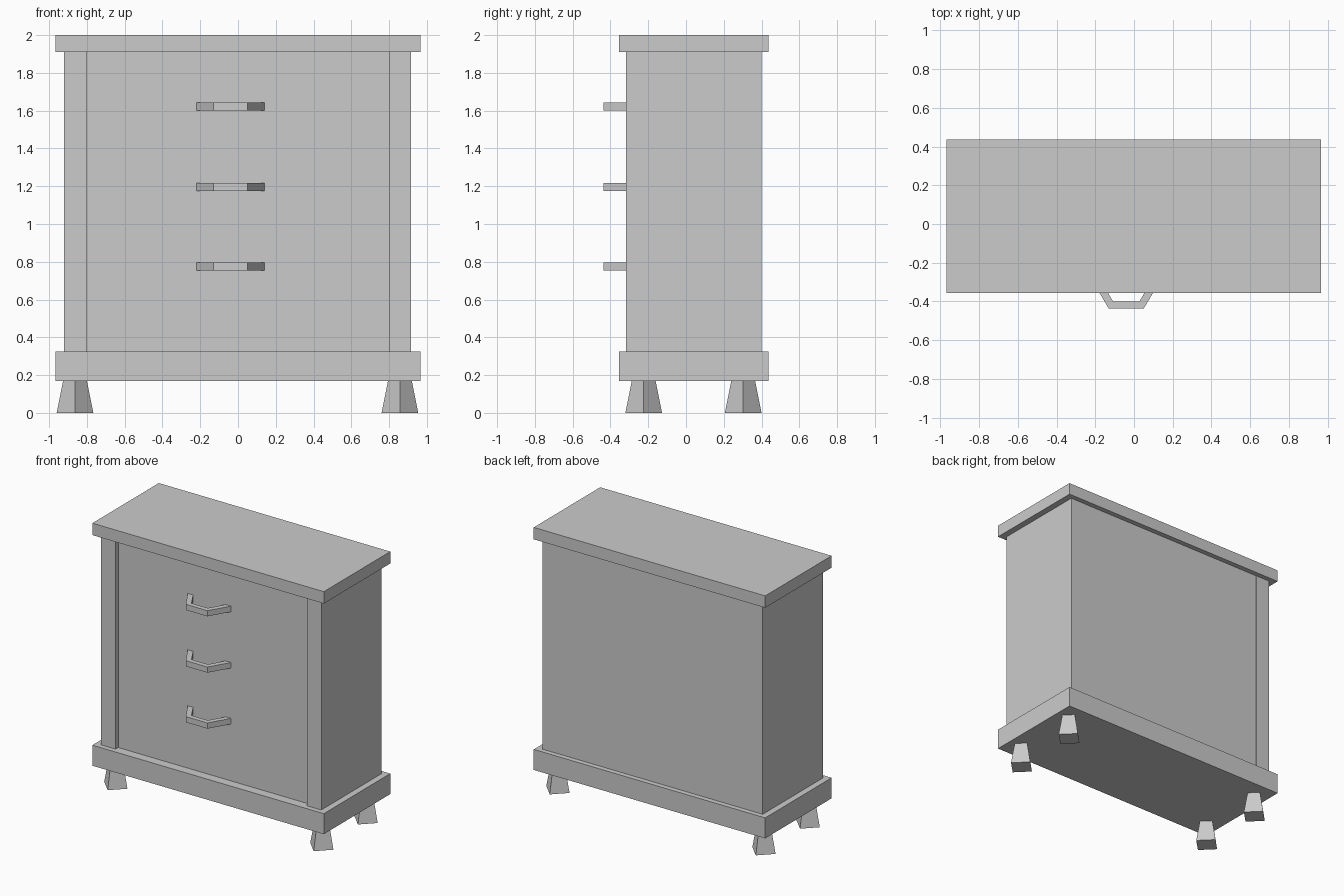
import bpy
import bmesh
import math

# Remove the default cube
if "Cube" in bpy.data.objects:
    bpy.data.objects.remove(bpy.data.objects["Cube"], do_unlink=True)

# Single plain material
grey = bpy.data.materials.new("light grey")
grey.use_nodes = True
grey.diffuse_color = (0.6, 0.6, 0.6, 1)
grey.node_tree.nodes["Principled BSDF"].inputs["Base Color"].default_value = (0.6, 0.6, 0.6, 1)


def add_object(name, bm):
    bmesh.ops.recalc_face_normals(bm, faces=bm.faces)
    mesh = bpy.data.meshes.new(name)
    bm.to_mesh(mesh)
    bm.free()
    mesh.materials.append(grey)
    obj = bpy.data.objects.new(name, mesh)
    bpy.context.collection.objects.link(obj)
    return obj


def box(name, xs, ys, zs):
    bm = bmesh.new()
    bmesh.ops.create_cube(bm, size=1)
    for v in bm.verts:
        v.co = [lo + (c + 0.5) * (hi - lo) for c, (lo, hi) in zip(v.co, (xs, ys, zs))]
    return add_object(name, bm)


def extrude_outline(name, outline, z, height):
    bm = bmesh.new()
    face = bm.faces.new([bm.verts.new((x, y, z)) for x, y in outline])
    ext = bmesh.ops.extrude_face_region(bm, geom=[face])
    top = [g for g in ext["geom"] if isinstance(g, bmesh.types.BMVert)]
    bmesh.ops.translate(bm, verts=top, vec=(0, 0, height))
    return add_object(name, bm)


def foot(name, x, y, height):
    bm = bmesh.new()
    bmesh.ops.create_cone(bm, cap_ends=True, segments=4, radius1=0.097, radius2=0.063, depth=height)
    # Turn the square so its corners point along the axes
    first = bm.verts[:][0].co
    turn = math.atan2(first.y, first.x)
    for v in bm.verts:
        c, s = math.cos(-turn), math.sin(-turn)
        v.co = (x + v.co.x * c - v.co.y * s, y + v.co.x * s + v.co.y * c, v.co.z + height / 2)
    return add_object(name, bm)


BASE_Z, BODY_Z, TOP_Z = 0.17, 0.325, 1.91

# Plinth and top board
for name, zs in (("plinth", (BASE_Z, BODY_Z)), ("top_board", (TOP_Z, 2.0))):
    box(name, (-0.967, 0.965), (-0.355, 0.437), zs)

# Side boards, with the cabinet body recessed between them at the front
for name, xs in (("right_side", (-0.92, -0.80)), ("left_side", (0.80, 0.917))):
    box(name, xs, (-0.317, 0.40), (BODY_Z, TOP_Z))
box("cabinet_body", (-0.80, 0.80), (-0.285, 0.399), (BODY_Z, TOP_Z))

# Tapered feet
for side, x in (("right", -0.863), ("left", 0.857)):
    for end, y in (("front", -0.224), ("back", 0.303)):
        foot(f"{end}_{side}_foot", x, y, BASE_Z)

# Angular drawer handles: half outline mirrored about the centre line
half = [(0.18, -0.285), (0.09, -0.437), (-0.09, -0.437), (-0.18, -0.285),
        (-0.135, -0.285), (-0.068, -0.40), (0.068, -0.40), (0.135, -0.285)]
outline = [(x - 0.04, y) for x, y in half]
for name, z in (("lower", 0.753), ("middle", 1.175), ("upper", 1.60)):
    extrude_outline(f"{name}_handle", outline, z, 0.043)
